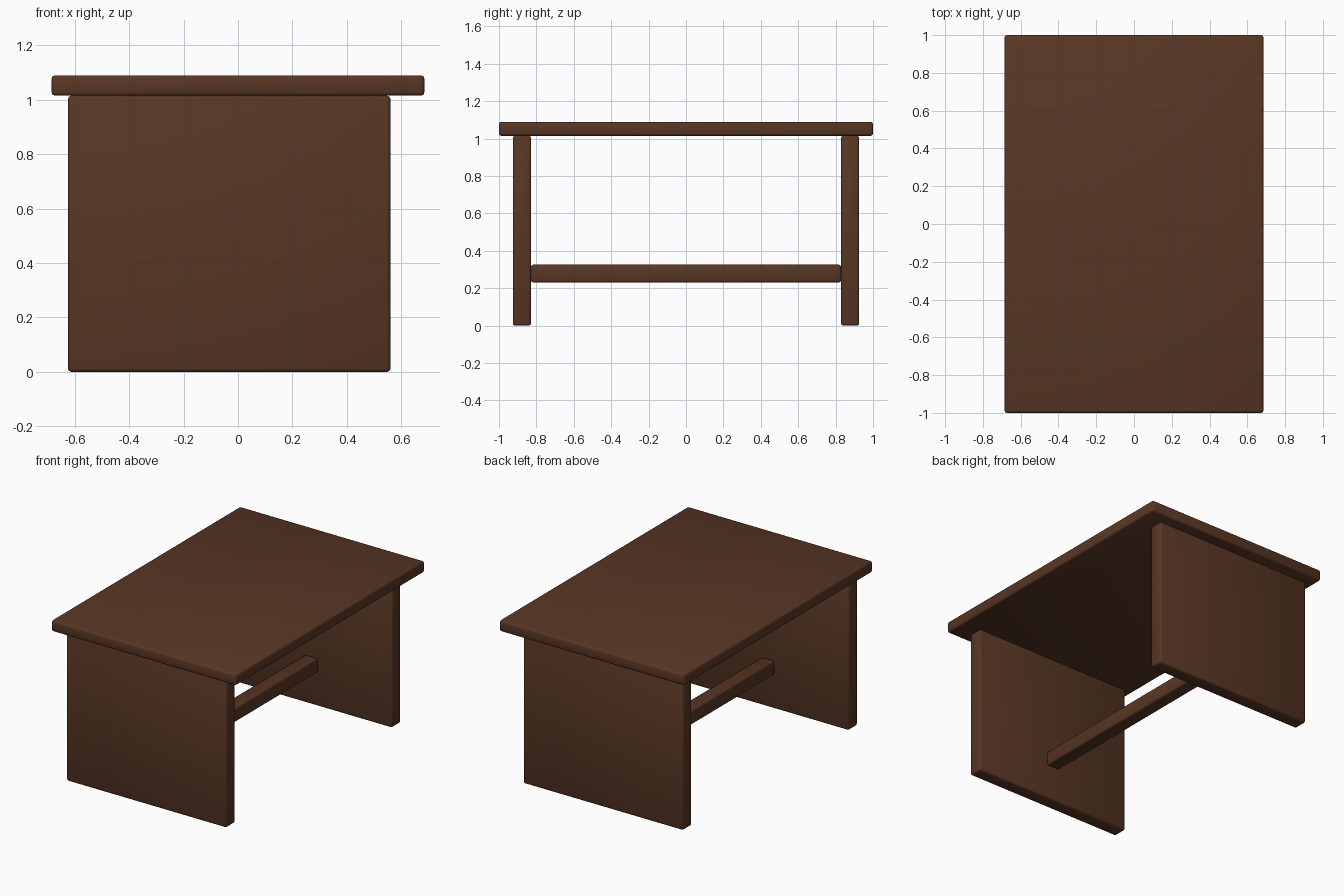
import bpy
import math

if "Cube" in bpy.data.objects:
    bpy.data.objects.remove(bpy.data.objects["Cube"])

# One dark wood colour for the whole table
wood = bpy.data.materials.new("dark brown wood")
wood.diffuse_color = (0.098, 0.038, 0.018, 1.0)
wood.use_nodes = True
wood.node_tree.nodes["Principled BSDF"].inputs["Base Color"].default_value = wood.diffuse_color


def board(name, x, y, z, bevel=0.012):
    """Softly bevelled box spanning the given (min, max) ranges."""
    spans = (x, y, z)
    bpy.ops.mesh.primitive_cube_add(
        size=1, location=[(a + b) / 2 for a, b in spans])
    ob = bpy.context.object
    ob.name = name
    ob.scale = [b - a for a, b in spans]
    bpy.ops.object.transform_apply(location=False, rotation=False, scale=True)
    ob.data.materials.append(wood)
    mod = ob.modifiers.new("soft edges", 'BEVEL')
    mod.width = bevel
    mod.segments = 2
    bpy.ops.object.modifier_apply(modifier=mod.name)
    bpy.ops.object.shade_smooth_by_angle(angle=math.radians(50))
    return ob


# Table top
board("table_top", (-0.685, 0.685), (-1.0, 1.0), (1.015, 1.09))

# Panel legs at both ends, set slightly off centre in x
for name, side in (("front_panel_leg", -1), ("back_panel_leg", 1)):
    ys = sorted((side * 0.829, side * 0.926))
    board(name, (-0.625, 0.56), ys, (0.0, 1.015))

# Stretcher bar joining the legs
board("stretcher_bar", (-0.08, 0.017), (-0.829, 0.829), (0.23, 0.326))
